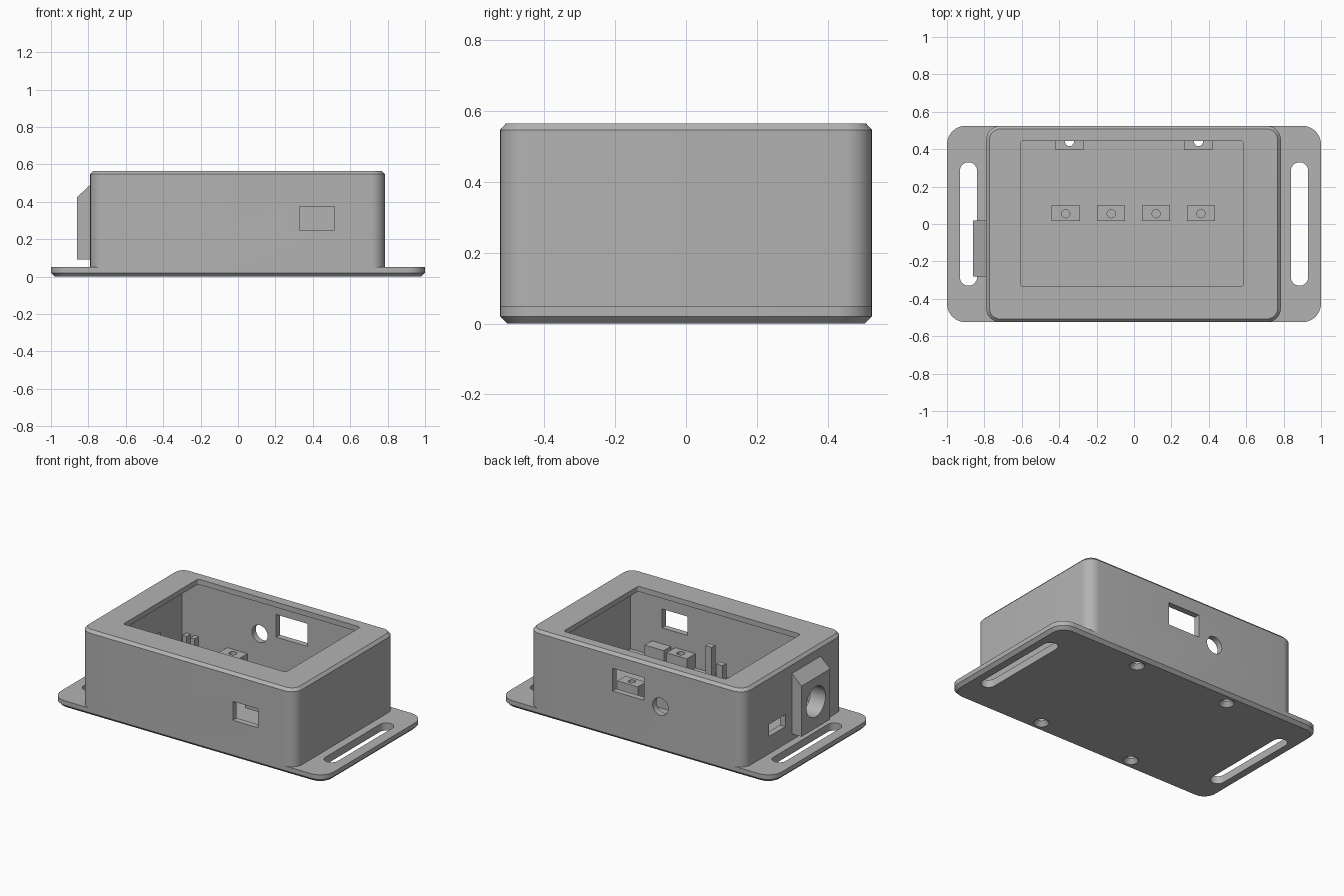
import bpy, bmesh, math

if "Cube" in bpy.data.objects:
    bpy.data.objects.remove(bpy.data.objects["Cube"])

grey = bpy.data.materials.new("matte_grey")
grey.diffuse_color = (0.45, 0.45, 0.45, 1)
grey.use_nodes = True
grey.node_tree.nodes["Principled BSDF"].inputs["Base Color"].default_value = grey.diffuse_color


def loft(name, rings):
    """Closed solid skinned through equally sized rings of 3D points."""
    bm = bmesh.new()
    loops = [[bm.verts.new(p) for p in ring] for ring in rings]
    n = len(loops[0])
    for a, b in zip(loops, loops[1:]):
        for i in range(n):
            j = (i + 1) % n
            bm.faces.new((a[i], a[j], b[j], b[i]))
    bm.faces.new(loops[0])
    bm.faces.new(loops[-1])
    bmesh.ops.recalc_face_normals(bm, faces=bm.faces)
    mesh = bpy.data.meshes.new(name)
    bm.to_mesh(mesh)
    bm.free()
    mesh.materials.append(grey)
    ob = bpy.data.objects.new(name, mesh)
    bpy.context.collection.objects.link(ob)
    return ob


def rounded(x0, x1, y0, y1, r, z, inset=0, seg=8):
    """Rounded rectangle ring at height z."""
    r2, pts = r - inset, []
    corners = ((x1 - r, y1 - r), (x0 + r, y1 - r), (x0 + r, y0 + r), (x1 - r, y0 + r))
    for k, (cx, cy) in enumerate(corners):
        for i in range(seg + 1):
            a = math.pi / 2 * (k + i / seg)
            pts.append((cx + r2 * math.cos(a), cy + r2 * math.sin(a), z))
    return pts


def box(name, x0, x1, y0, y1, z0, z1):
    return loft(name, [[(x0, y0, z), (x1, y0, z), (x1, y1, z), (x0, y1, z)] for z in (z0, z1)])


def round_bar(name, axis, c, stations, seg=32):
    """Turned solid along an axis; stations are (position, radius)."""
    rings = []
    for t, r in stations:
        ring = []
        for i in range(seg):
            a = 2 * math.pi * i / seg
            u, v = c[0] + r * math.cos(a), c[1] + r * math.sin(a)
            ring.append({"x": (t, u, v), "y": (u, t, v), "z": (u, v, t)}[axis])
        rings.append(ring)
    return loft(name, rings)


def cut(ob, cutters):
    """Subtract each cutter from the part and discard it."""
    for c in cutters:
        m = ob.modifiers.new("cut", "BOOLEAN")
        m.operation, m.solver, m.object = "DIFFERENCE", "EXACT", c
        c.hide_render = True
    bpy.context.view_layer.update()
    dg = bpy.context.evaluated_depsgraph_get()
    mesh = bpy.data.meshes.new_from_object(ob.evaluated_get(dg))
    ob.modifiers.clear()
    ob.data = mesh
    for c in cutters:
        bpy.data.objects.remove(c)


def screw_cutter(x, y):
    return round_bar("cutter", "z", (x, y),
                     [(-0.01, 0.055), (0.028, 0.024), (0.3, 0.024)], 24)


HX, HY = 0.345, 0.44   # screw positions

# Mounting plate with chamfered underside, strap slots and countersunk holes
P = (-1, 1, -0.525, 0.525, 0.1)
plate = loft("mounting_plate", [rounded(*P, 0, 0.02), rounded(*P, 0.02), rounded(*P, 0.05)])
cutters = []
for s in (-1, 1):
    x = 0.885 * s
    cutters.append(loft("cutter", [rounded(x - 0.046, x + 0.046, -0.33, 0.33, 0.0455, z)
                                   for z in (-0.1, 0.1)]))
    for t in (-1, 1):
        cutters.append(screw_cutter(HX * s, HY * t))
cut(plate, cutters)

# Housing shell with chamfered rim, top window and wall ports
H = (-0.79, 0.785, -0.525, 0.525, 0.075)
housing = loft("housing", [rounded(*H, 0.048), rounded(*H, 0.547), rounded(*H, 0.565, 0.017)])
W = (-0.605, 0.585, -0.335, 0.445, 0.015)
cut(housing, [
    box("cutter", -0.75, 0.745, -0.485, 0.485, 0.0, 0.53),
    loft("cutter", [rounded(*W, z, seg=3) for z in (0.45, 0.7)]),
    box("cutter", 0.33, 0.515, -0.6, -0.45, 0.25, 0.375),
    box("cutter", -0.06, 0.17, 0.45, 0.6, 0.31, 0.46),
    round_bar("cutter", "y", (-0.18, 0.3), [(0.45, 0.057), (0.6, 0.057)]),
    box("cutter", -0.9, -0.7, 0.09, 0.26, 0.165, 0.245),
    round_bar("cutter", "x", (-0.13, 0.265), [(-0.9, 0.1), (-0.7, 0.1)]),
])

# Jack surround with sloped top
profile = [(-0.785, 0.09), (-0.86, 0.09), (-0.86, 0.425), (-0.785, 0.495)]
jack = loft("jack_surround", [[(x, y, z) for x, z in profile] for y in (-0.28, 0.02)])
cut(jack, [round_bar("cutter", "x", (-0.13, 0.265), [(-0.9, 0.1), (-0.7, 0.1)])])

# Screw bosses against the long walls
for s in (-1, 1):
    for t in (-1, 1):
        y0, y1 = sorted((0.395 * t, 0.488 * t))
        boss = box("screw_boss", HX * s - 0.075, HX * s + 0.075, y0, y1, 0.045, 0.145)
        cut(boss, [screw_cutter(HX * s, HY * t)])

# Row of centre standoffs with blind pilot holes
for x in (-0.365, -0.122, 0.118, 0.358):
    standoff = box("centre_standoff", x - 0.075, x + 0.075, 0.015, 0.1, 0.045, 0.145)
    cut(standoff, [round_bar("cutter", "z", (x, 0.055), [(0.07, 0.022), (0.3, 0.022)], 24)])

# Retaining posts and ledge along the walls
box("tall_post", 0.1, 0.145, -0.45, -0.41, 0.045, 0.26)
box("short_post", 0.02, 0.065, -0.45, -0.41, 0.045, 0.16)
box("board_ledge", 0.45, 0.59, -0.488, -0.41, 0.045, 0.145)
for x in (-0.7, -0.64):
    box("corner_post", x - 0.015, x + 0.015, 0.44, 0.48, 0.045, 0.165)

# Smooth the rounded corners, keep crisp edges
for ob in bpy.context.scene.objects:
    ob.select_set(True)
bpy.context.view_layer.objects.active = housing
bpy.ops.object.shade_smooth_by_angle(angle=math.radians(30))
